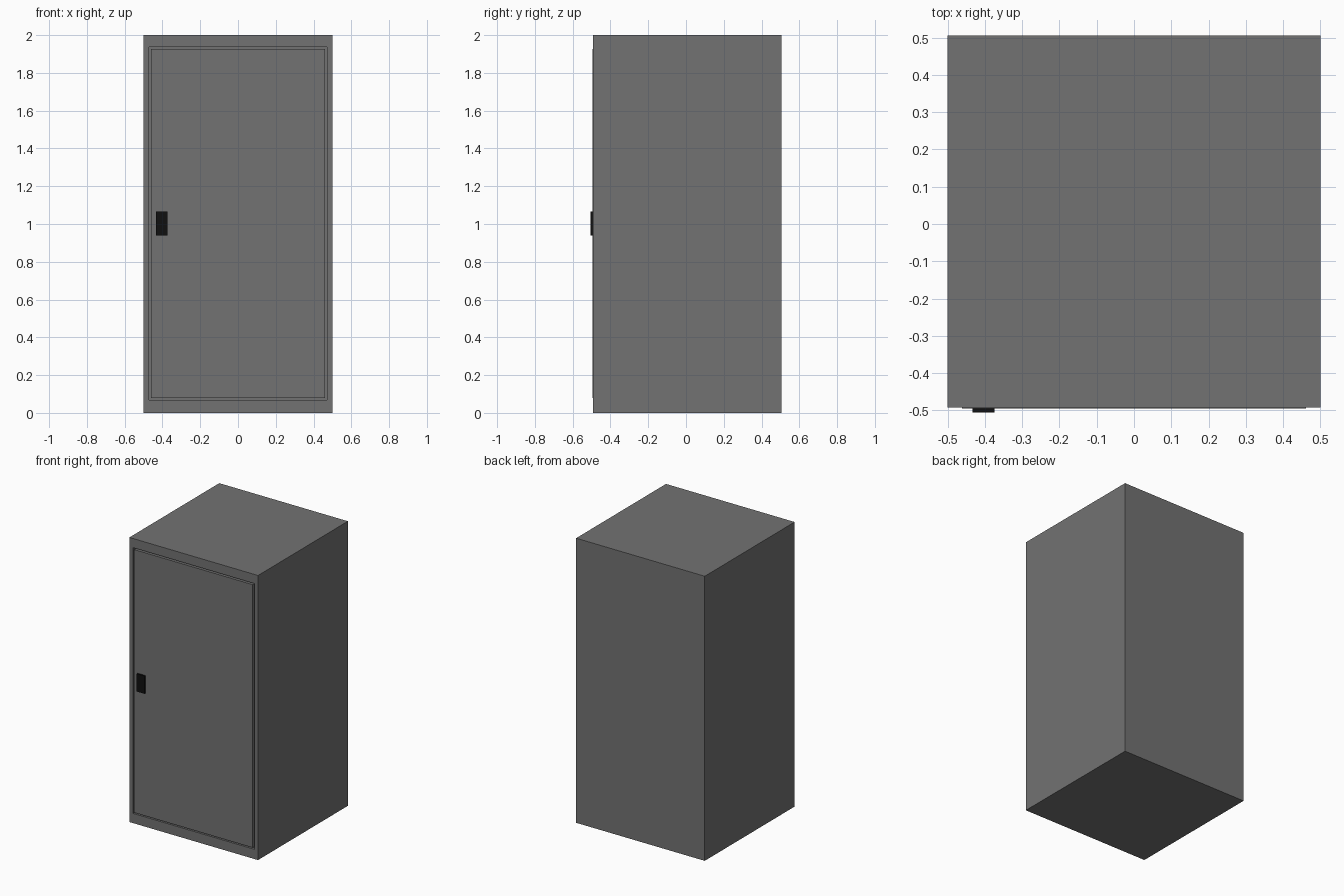
import bpy
import bmesh

if "Cube" in bpy.data.objects:
    bpy.data.objects.remove(bpy.data.objects["Cube"])


def material(name, value):
    mat = bpy.data.materials.new(name)
    mat.diffuse_color = (value, value, value, 1)
    mat.use_nodes = True
    mat.node_tree.nodes["Principled BSDF"].inputs["Base Color"].default_value = mat.diffuse_color
    return mat


def box(name, x, y, z, mat):
    """Box from (min, max) ranges on each axis."""
    bm = bmesh.new()
    bmesh.ops.create_cube(bm, size=1)
    for v in bm.verts:
        v.co = [r[0] + (c + 0.5) * (r[1] - r[0]) for c, r in zip(v.co, (x, y, z))]
    mesh = bpy.data.meshes.new(name)
    bm.to_mesh(mesh)
    bm.free()
    mesh.materials.append(mat)
    obj = bpy.data.objects.new(name, mesh)
    bpy.context.collection.objects.link(obj)
    return obj


grey = material("painted_metal", 0.17)
black = material("black_plastic", 0.005)

FRONT, BACK = -0.492, 0.506
GAP, RECESS = 0.01, 0.02
DOOR_X, DOOR_Z = (-0.461, 0.461), (0.078, 1.926)

# Cabinet body with a shallow door recess in its front face
body = box("cabinet_body", (-0.5, 0.5), (FRONT, BACK), (0, 2), grey)
bm = bmesh.new()
bm.from_mesh(body.data)
front = min(bm.faces, key=lambda f: f.calc_center_median().y)
bmesh.ops.inset_region(bm, faces=[front], thickness=0.03)
for v in front.verts:
    v.co.x = DOOR_X[1] + GAP if v.co.x > 0 else DOOR_X[0] - GAP
    v.co.z = DOOR_Z[1] + GAP if v.co.z > 1 else DOOR_Z[0] - GAP
bmesh.ops.inset_region(bm, faces=[front], thickness=0)
for v in front.verts:
    v.co.y += RECESS
bm.to_mesh(body.data)
bm.free()

# Door sits in the recess and stands slightly proud
box("door", DOOR_X, (FRONT - 0.003, FRONT + RECESS), DOOR_Z, grey)

# Black latch plate on the opening side
box("door_latch", (-0.433, -0.374), (-0.506, FRONT), (0.94, 1.065), black)
